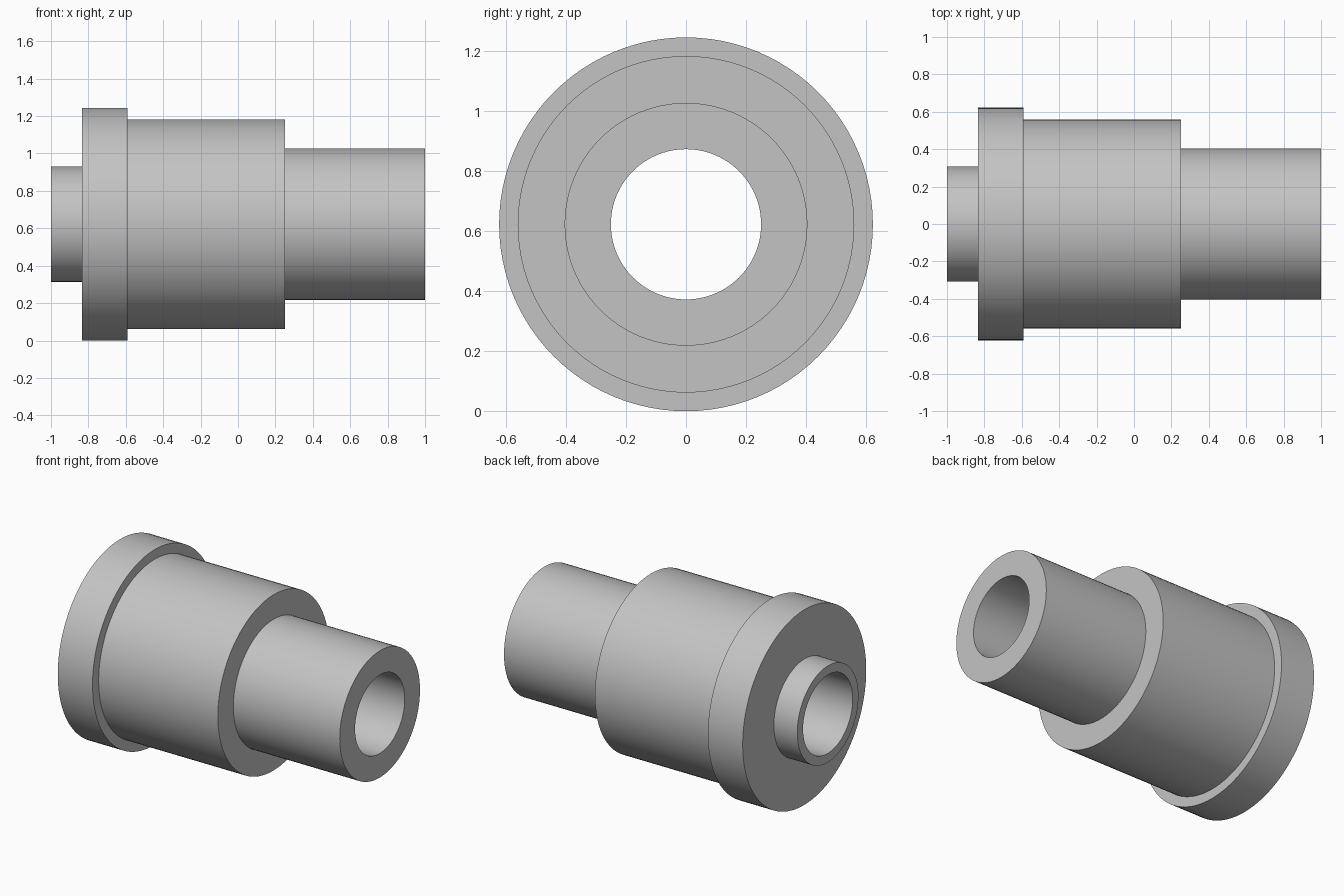
import bpy
import bmesh
import math
from mathutils import Matrix, Vector

cube = bpy.data.objects.get("Cube")
if cube:
    bpy.data.objects.remove(cube, do_unlink=True)

SEGMENTS = 96
BORE = 0.25
FLANGE = 0.622

# Outer steps along the axis: start x, end x, radius
STEPS = [
    (-1.0, -0.835, 0.308),   # spigot
    (-0.835, -0.59, FLANGE),  # flange
    (-0.59, 0.25, 0.56),     # body
    (0.25, 1.0, 0.404),      # nose
]

grey = bpy.data.materials.new("plain grey")
grey.use_nodes = True
colour = (0.55, 0.55, 0.55, 1.0)
grey.diffuse_color = colour
grey.node_tree.nodes["Principled BSDF"].inputs["Base Color"].default_value = colour

# Closed half section: along the bore, then back over the outer steps
profile = [(STEPS[0][0], BORE), (STEPS[-1][1], BORE)]
for start, end, radius in reversed(STEPS):
    profile += [(end, radius), (start, radius)]

# Turn the section around the x axis
bm = bmesh.new()
rings = []
for i in range(SEGMENTS):
    turn = Matrix.Rotation(2 * math.pi * i / SEGMENTS, 3, 'X')
    rings.append([bm.verts.new(turn @ Vector((x, 0, r))) for x, r in profile])
for i, ring in enumerate(rings):
    following = rings[(i + 1) % SEGMENTS]
    for j in range(len(profile)):
        k = (j + 1) % len(profile)
        bm.faces.new((ring[j], ring[k], following[k], following[j]))
bmesh.ops.recalc_face_normals(bm, faces=bm.faces)

mesh = bpy.data.meshes.new("stepped_sleeve")
bm.to_mesh(mesh)
bm.free()
mesh.materials.append(grey)
sleeve = bpy.data.objects.new("stepped_sleeve", mesh)
sleeve.location.z = FLANGE
bpy.context.collection.objects.link(sleeve)

# Smooth round walls with crisp step edges
bpy.ops.object.select_all(action='DESELECT')
sleeve.select_set(True)
bpy.context.view_layer.objects.active = sleeve
bpy.ops.object.shade_smooth_by_angle(angle=math.radians(30))
